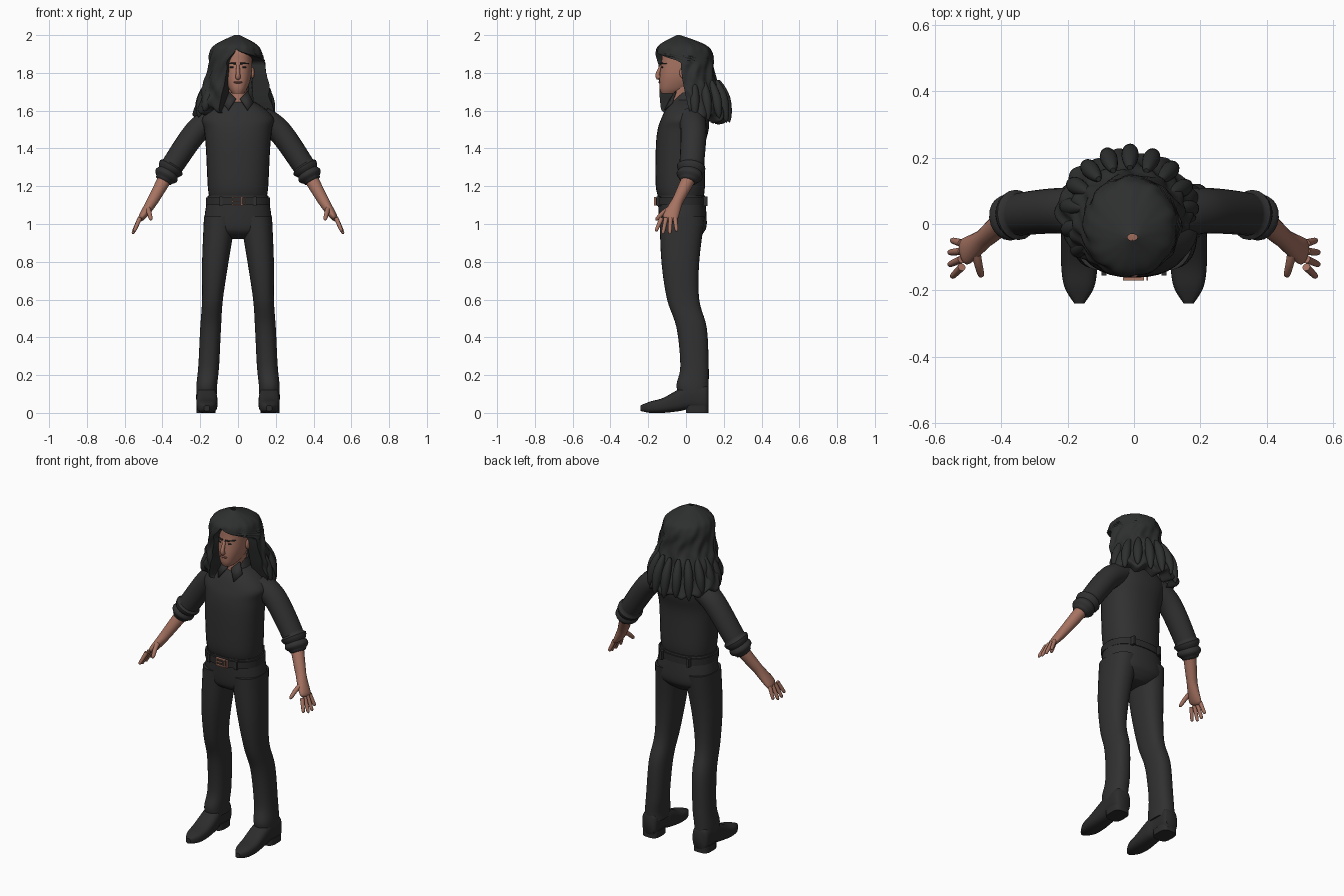
import bpy, bmesh, math
from mathutils import Vector, Matrix

cube = bpy.data.objects.get("Cube")
if cube:
    bpy.data.objects.remove(cube, do_unlink=True)


def material(name, red, green, blue):
    mat = bpy.data.materials.new(name)
    mat.use_nodes = True
    mat.diffuse_color = (red, green, blue, 1)
    mat.node_tree.nodes["Principled BSDF"].inputs["Base Color"].default_value = mat.diffuse_color
    return mat


CLOTH = material("black cloth", .03, .03, .03)
LEATHER = material("black leather", .025, .025, .025)
HAIR = material("black hair", .027, .028, .028)
SKIN = material("skin", .38, .17, .12)
LIP = material("lip skin", .26, .1, .08)
COPPER = material("copper buckle", .42, .2, .14)


def finish(name, bm, mat, mirror=False):
    """Turn a bmesh into a smooth-shaded object, optionally mirrored in x."""
    bmesh.ops.recalc_face_normals(bm, faces=bm.faces)
    mesh = bpy.data.meshes.new(name)
    bm.to_mesh(mesh)
    bm.free()
    mesh.materials.append(mat)
    ob = bpy.data.objects.new(name, mesh)
    bpy.context.collection.objects.link(ob)
    bpy.ops.object.select_all(action='DESELECT')
    ob.select_set(True)
    bpy.context.view_layer.objects.active = ob
    bpy.ops.object.shade_smooth_by_angle(angle=math.radians(50))
    if mirror:
        ob.modifiers.new("Mirror", 'MIRROR')
    return ob


def spline(rows, steps=5):
    """Smoothly interpolate rows of numbers."""
    padded = [rows[0], *rows, rows[-1]]
    out = []
    for before, start, end, after in zip(padded, padded[1:], padded[2:], padded[3:]):
        for step in range(steps):
            t = step / steps
            out.append([q + t / 2 * (r - p + t * (2 * p - 5 * q + 4 * r - s + t * (3 * (q - r) + s - p)))
                        for p, q, r, s in zip(before, start, end, after)])
    return out + [list(rows[-1])]


def loft(name, rings, mat, mirror=False, closed=True):
    """Bridge rings of points into a skin."""
    bm = bmesh.new()
    loops = [[bm.verts.new(point) for point in ring] for ring in rings]
    count = len(loops[0])
    for low, high in zip(loops, loops[1:]):
        for j in range(count if closed else count - 1):
            k = (j + 1) % count
            bm.faces.new((low[j], low[k], high[k], high[j]))
    if closed:
        bm.faces.new(loops[0])
        bm.faces.new(loops[-1])
    return finish(name, bm, mat, mirror)


def oval(sides, power):
    for j in range(sides):
        angle = math.tau * j / sides
        c, s = math.cos(angle), math.sin(angle)
        yield math.copysign(abs(c) ** power, c), math.copysign(abs(s) ** power, s)


def stack(name, rows, mat, mirror=False, power=.85, along_y=False):
    """Rows give the extents (low, high, low, high) of each slice and its place."""
    rings = []
    for left, right, low, high, place in spline(rows):
        points = [((left + right + u * (right - left)) / 2, (low + high + v * (high - low)) / 2)
                  for u, v in oval(32, power)]
        rings.append([(p, place, q) if along_y else (p, q, place) for p, q in points])
    return loft(name, rings, mat, mirror)


def centred(rows):
    return [(-half, half, front, back, z) for half, front, back, z in rows]


def tube(name, path, radii, mat, mirror=True, steps=5):
    """Sweep an oval along a path; radii(t) gives its thickness and its width towards y."""
    points = [Vector(p) for p in spline(path, steps)]
    last = len(points) - 1
    rings = []
    for i, centre in enumerate(points):
        tangent = (points[min(i + 1, last)] - points[max(i - 1, 0)]).normalized()
        side = Vector((0, 1, 0))
        side = (side - tangent * side.dot(tangent)).normalized()
        across = side.cross(tangent)
        thick, wide = radii(i / last)
        tip = max(.2, math.sqrt(1 - (i / last) ** 12))
        rings.append([centre + tip * (across * c * thick + side * s * wide) for c, s in oval(20, 1)])
    return loft(name, rings, mat, mirror)


def placed(loc, size):
    return Matrix.Translation(loc) @ Matrix.Diagonal((*size, 1))


def ball(name, loc, size, mat, mirror=False):
    bm = bmesh.new()
    bmesh.ops.create_uvsphere(bm, u_segments=16, v_segments=10, radius=1, matrix=placed(loc, size))
    return finish(name, bm, mat, mirror)


def box(name, loc, size, mat, mirror=False):
    bm = bmesh.new()
    bmesh.ops.create_cube(bm, size=1, matrix=placed(loc, size))
    return finish(name, bm, mat, mirror)


# Shirt body and collar
stack("shirt", centred([(.15, -.14, .09, 1.13), (.16, -.16, .1, 1.2), (.17, -.16, .1, 1.4), (.18, -.15, .12, 1.5),
                        (.19, -.13, .12, 1.56), (.13, -.1, .1, 1.62), (.06, -.06, .07, 1.66)]), CLOTH)
stack("collar_band", centred([(.08, -.09, .09, 1.62), (.05, -.04, .06, 1.7)]), CLOTH)
bm = bmesh.new()
bm.faces.new([bm.verts.new(p) for p in ((.01, -.08, 1.66), (.05, -.11, 1.6), (.08, -.07, 1.64), (.05, -.05, 1.7))])
flap = finish("collar_flap", bm, CLOTH, mirror=True)
flap.modifiers.new("Thickness", 'SOLIDIFY').thickness = .008


# Sleeves, with rolled folds from the elbow down
def sleeve_radii(t):
    fold = .012 * abs(math.sin(24 * t)) if t > .7 else 0
    radius = .068 - .012 * t + fold
    return radius, radius * 1.08


tube("sleeve", [(.12, .03, 1.56), (.22, .04, 1.49), (.34, .03, 1.32), (.4, .01, 1.22)],
     sleeve_radii, CLOTH, steps=14)


# Forearms, hands and fingers
def forearm_radii(t):
    thick = .04 - .023 * t
    return thick, thick + .06 * max(0, t - .45)


def taper(start, end):
    return lambda t: (start + (end - start) * t,) * 2


tube("forearm_and_palm", [(.37, .03, 1.27), (.46, -.05, 1.11), (.52, -.09, 1.02)], forearm_radii, SKIN, steps=10)
for k, finger in enumerate(("index", "middle", "ring", "little")):
    arch = math.sin(math.pi * k / 3)
    root = Vector((.52, -.13 + .024 * k, 1.03))
    tip = Vector((.55 + .01 * arch, -.16 + .037 * k, .96 - .015 * arch))
    tube(finger + "_finger", [root, root.lerp(tip, .5), tip], taper(.012, .009), SKIN)
tube("thumb", [(.48, -.07, 1.09), (.47, -.12, 1.06), (.46, -.16, 1.02)], taper(.015, .01), SKIN)

# Trousers
stack("trouser_seat", centred([(.16, -.15, .1, 1.15), (.18, -.14, .11, 1), (.15, -.12, .09, .95),
                               (.06, -.07, .06, .92)]), CLOTH)
stack("trouser_leg", [(.01, .18, -.14, .1, 1.04), (.05, .19, -.13, .07, .8), (.08, .19, -.1, .07, .6),
                      (.09, .2, -.05, .11, .45), (.1, .21, -.03, .12, .25), (.11, .22, -.05, .12, .15),
                      (.11, .22, -.04, .12, .1)], CLOTH, mirror=True)

# Belt, loops and buckle
stack("belt", centred([(.17, -.16, .11, z) for z in (1.1, 1.14)]), LEATHER)
for y in (-.14, .1):
    box("belt_loop", (.09, y, 1.12), (.015, .03, .05), CLOTH, mirror=True)
for z in (1.1, 1.14):
    box("buckle_bar", (0, -.164, z), (.06, .012, .006), COPPER)
for x in (-.03, .02, .04):
    box("buckle_post", (x, -.164, 1.12), (.006, .012, .046), COPPER)
box("buckle_prong", (-.01, -.166, 1.12), (.04, .008, .006), COPPER)

# Boots with separate heels
stack("boot", [(.15, .18, .01, .04, -.24), (.12, .21, 0, .06, -.19), (.11, .22, 0, .08, -.12),
               (.11, .22, .01, .13, -.03), (.12, .22, .02, .15, .02), (.12, .22, .01, .15, .1),
               (.13, .2, .02, .13, .12)], LEATHER, mirror=True, power=.7, along_y=True)
stack("boot_heel", [(.12, .22, 0, .12, z) for z in (0, .04)], LEATHER, mirror=True, power=.6)

# Head and neck
stack("neck", centred([(.04, -.08, .03, 1.6), (.05, -.07, .05, 1.73)]), SKIN)
stack("head", centred([(.03, -.13, -.04, 1.69), (.05, -.14, .02, 1.72), (.07, -.14, .08, 1.78),
                       (.075, -.13, .1, 1.86), (.07, -.12, .09, 1.92), (.03, -.07, .04, 1.96)]), SKIN)
tube("nose", [(0, -.13, 1.84), (0, -.15, 1.79), (0, -.14, 1.77)], taper(.008, .016), SKIN, mirror=False)
ball("eye", (.03, -.125, 1.83), (.014, .007, .005), HAIR, mirror=True)
tube("eyebrow", [(.01, -.135, 1.85), (.03, -.13, 1.85), (.06, -.1, 1.85)], taper(.005, .003), HAIR)
ball("lips", (0, -.138, 1.75), (.024, .009, .006), LIP)
ball("ear", (.077, -.015, 1.8), (.01, .02, .03), SKIN, mirror=True)

# Hair: a wavy curtain parted at the face, its rows giving left, right, front, back and height
COLUMNS = 110
hair_rows = spline([(-.02, .01, -.05, -.03, 2), (-.12, .1, -.14, .1, 1.95), (-.15, .13, -.16, .14, 1.9),
                    (-.16, .15, -.16, .15, 1.8), (-.2, .17, -.15, .18, 1.7), (-.23, .19, -.14, .22, 1.62),
                    (-.17, .15, -.1, .17, 1.6)], 8)
rings = []
for i, (left, right, front, back, z) in enumerate(hair_rows):
    opening = min(1, max(0, (1.93 - z) / .08))
    opening *= opening * (3 - 2 * opening)
    start, end = 1.45 * opening, math.tau - .38 * opening
    drop = .06 * min(1, max(0, (1.74 - z) * 10))
    strength = min(1, i / 24)
    ring = []
    for j in range(-1, COLUMNS + 1):
        column = min(max(j, 0), COLUMNS - 1)
        a = start + (end - start) * column / (COLUMNS - 1)
        wave = .035 * math.sin(9 * a + 3 * math.sin(22 * z)) + .02 * math.sin(17 * a - 45 * z)
        # Fold both edges back to the head
        reach = 1 + strength * wave if j == column else .5
        lift = drop * (.5 - math.cos(a) / 2 + math.sin(11 * a) / 4)
        ring.append(((left + right + reach * (right - left) * math.sin(a)) / 2,
                     (front + back - reach * (back - front) * math.cos(a)) / 2, z - lift))
    rings.append(ring)
loft("hair", rings, HAIR, closed=False)

# Loose locks around the lower edge of the hair
LOCKS = 11
for i in range(LOCKS):
    a = math.radians(95 + 210 * i / (LOCKS - 1))
    low = 1.57 + .03 * math.cos(a) + .012 * math.sin(4 * i)
    path = [(reach * math.sin(a) - .015, .03 - reach * math.cos(a), z)
            for reach, z in ((.14, 1.76), (.18, 1.66), (.2, low))]
    tube("hair_lock", path, lambda t: (.008 + .018 * math.sin(math.pi * t),) * 2, HAIR, mirror=False)
